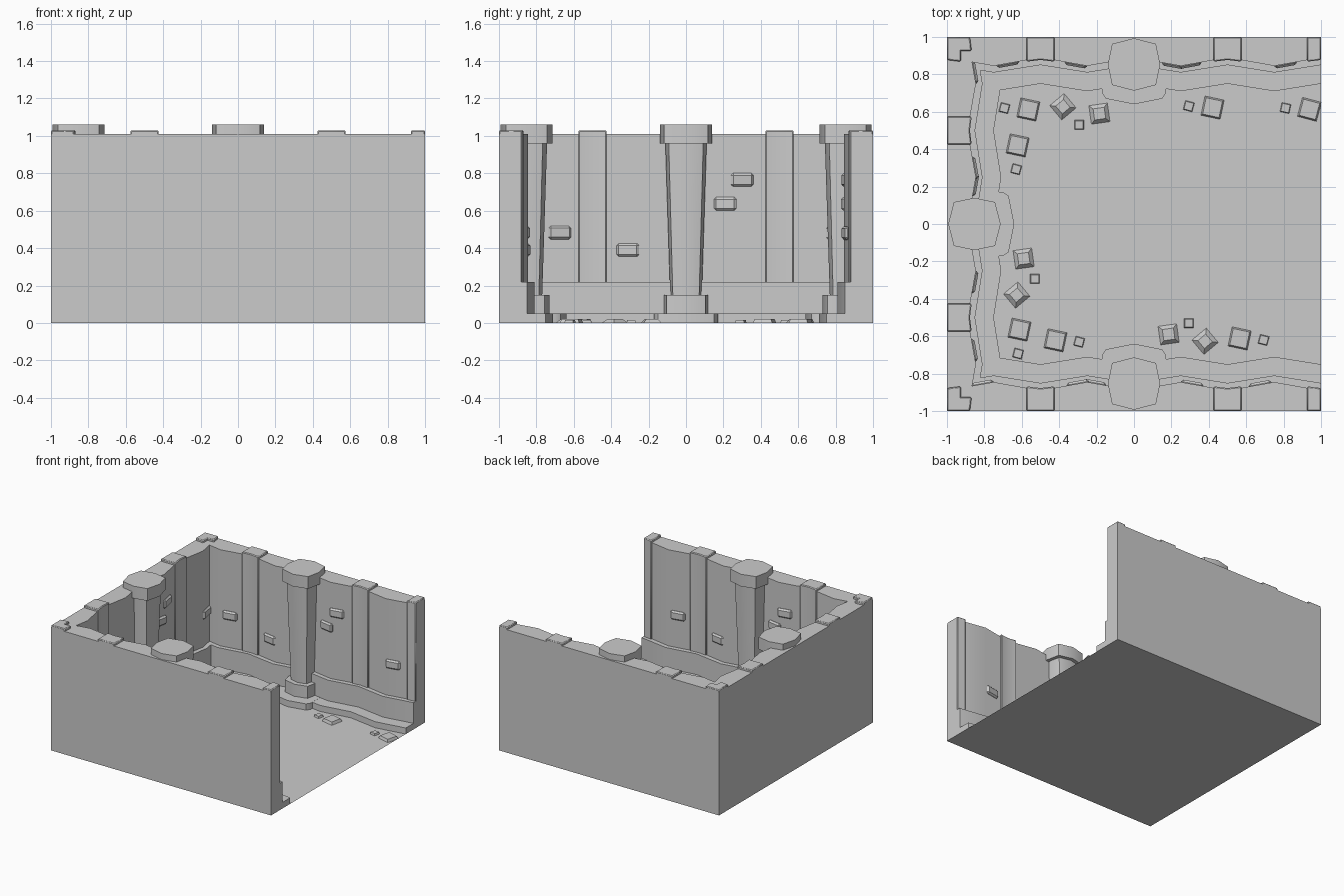
import bpy, bmesh, math
from mathutils import Matrix

if "Cube" in bpy.data.objects:
    bpy.data.objects.remove(bpy.data.objects["Cube"])

parts = []       # objects made for the back wall, later repeated on two more sides
S = [-1 + 0.25 * i for i in range(9)]


def finish(name, bm, repeat=True, bevel=0.0, smooth=True):
    bmesh.ops.recalc_face_normals(bm, faces=bm.faces[:])
    me = bpy.data.meshes.new(name)
    bm.to_mesh(me)
    bm.free()
    ob = bpy.data.objects.new(name, me)
    bpy.context.collection.objects.link(ob)
    if smooth:
        bpy.ops.object.select_all(action='DESELECT')
        bpy.context.view_layer.objects.active = ob
        ob.select_set(True)
        bpy.ops.object.shade_smooth_by_angle(angle=math.radians(35))
    if bevel:
        m = ob.modifiers.new("bevel", 'BEVEL')
        m.width, m.segments, m.limit_method = bevel, 1, 'ANGLE'
        m.angle_limit = math.radians(50)
    if repeat:
        parts.append(ob)
    return ob


def loft(bm, rings):
    """Skin a list of equal closed rings and cap both ends."""
    vs = [[bm.verts.new(p) for p in r] for r in rings]
    n = len(vs[0])
    for a, b in zip(vs, vs[1:]):
        for i in range(n):
            bm.faces.new((a[i], a[(i + 1) % n], b[(i + 1) % n], b[i]))
    bm.faces.new(vs[0])
    bm.faces.new(vs[-1])


def prism(bm, pts, z0, z1, k0=1.0, k1=1.0, cy=0.0):
    """Extrude an xy outline from z0 to z1, scaled about (0, cy)."""
    loft(bm, [[(x * k, cy + (y - cy) * k, z) for x, y in pts]
              for z, k in ((z0, k0), (z1, k1))])


# floor
bm = bmesh.new()
bmesh.ops.create_grid(bm, x_segments=1, y_segments=1, size=1)
finish("floor", bm, repeat=False, smooth=False)

# wall with wavy inner face, plinth step and low curb
bm = bmesh.new()
rings = []
for i, s in enumerate(S):
    a, b, c = (0.845, 0.81, 0.71) if i % 2 else (0.89, 0.85, 0.75)
    prof = [(1, 0), (1, 1.01), (a, 1.01), (a, 0.22), (b, 0.22), (b, 0.05), (c, 0.05), (c, 0)]
    rings.append([(s, y, z) for y, z in prof])
loft(bm, rings)
finish("wall", bm)

# pilasters, halved at the wall ends
bm = bmesh.new()
for c in (-1, -0.5, 0.5, 1):
    l, r = max(c - 0.075, -1), min(c + 0.075, 1)
    pts = [(l, 1), (l, 0.868 if l > -1 else 0.877), (c, 0.877), (r, 0.868 if r < 1 else 0.877), (r, 1)]
    if abs(c) == 1:
        del pts[2]
    prism(bm, pts, 0.2, 1.03)
finish("pilasters", bm, bevel=0.006)

# pillar: bulged square section for base, shaft and cap
CY = 0.853
octo = [(0, 0.14), (0.117, 0.11), (0.14, 0), (0.117, -0.11),
        (0, -0.14), (-0.117, -0.11), (-0.14, 0), (-0.117, 0.11)]
octo = [(x, CY + y) for x, y in octo]
for name, z0, z1, k0, k1 in (("pillar_base", 0.04, 0.15, 0.88, 0.88),
                             ("pillar_shaft", 0.14, 0.97, 0.60, 0.79),
                             ("pillar_cap", 0.96, 1.06, 1.0, 1.0)):
    bm = bmesh.new()
    prism(bm, octo, z0, z1, k0, k1, CY)
    finish(name, bm)

# curb bulge under the pillar
bm = bmesh.new()
prism(bm, [(-0.17, 0.9), (-0.17, 0.70), (-0.15, 0.67), (0, 0.64),
           (0.15, 0.67), (0.17, 0.70), (0.17, 0.9)], 0, 0.051)
finish("pillar_curb", bm)

# raised bricks following the slope of the wall face
bm = bmesh.new()
for s, z in ((-0.675, 0.483), (-0.31, 0.39), (0.21, 0.637), (0.30, 0.765), (0.81, 0.48)):
    i = min(int((s + 1) / 0.25), 7)
    t = (s - S[i]) / 0.25
    y0, y1 = (0.845, 0.89) if i % 2 else (0.89, 0.845)
    mat = (Matrix.Translation((s, y0 + (y1 - y0) * t, z))
           @ Matrix.Rotation(math.atan2(y1 - y0, 0.25), 4, 'Z')
           @ Matrix.Diagonal((0.122, 0.03, 0.072, 1)))
    bmesh.ops.create_cube(bm, size=1, matrix=mat)
finish("raised_bricks", bm, bevel=0.012, smooth=False)


# floor rubble: low tapered stones
def rubble(name, stones, repeat):
    bm = bmesh.new()
    for x, y, w, ang, top in stones:
        vs = bmesh.ops.create_cube(bm, size=1)['verts']
        for v in vs:
            k = top if v.co.z > 0 else 1
            v.co = (v.co.x * w * k, v.co.y * w * k, (0.022 if w > 0.07 else 0.016) if v.co.z > 0 else 0)
        rot = Matrix.Translation((x, y, 0)) @ Matrix.Rotation(math.radians(ang), 4, 'Z')
        bmesh.ops.transform(bm, matrix=rot, verts=vs)
    finish(name, bm, repeat, smooth=False)


rubble("rubble", [(-0.693, 0.62, 0.05, -15, 0.85), (-0.565, 0.612, 0.105, -12, 0.85),
                  (-0.38, 0.627, 0.10, 40, 0.55), (-0.185, 0.59, 0.10, 8, 0.6),
                  (-0.293, 0.53, 0.05, 0, 0.85), (0.293, 0.63, 0.05, -15, 0.85),
                  (0.42, 0.622, 0.105, -12, 0.85)], True)
rubble("open_end_rubble", [(0.81, 0.62, 0.05, -12, 0.85), (0.938, 0.613, 0.105, -15, 0.85)], False)

# repeat the whole back side on the left and front
for side, turn in (("left", 90), ("front", 180)):
    for ob in parts:
        dup = ob.copy()
        dup.name = side + "_" + ob.name
        dup.rotation_euler.z = math.radians(turn)
        bpy.context.collection.objects.link(dup)
for ob in parts:
    ob.name = "back_" + ob.name
